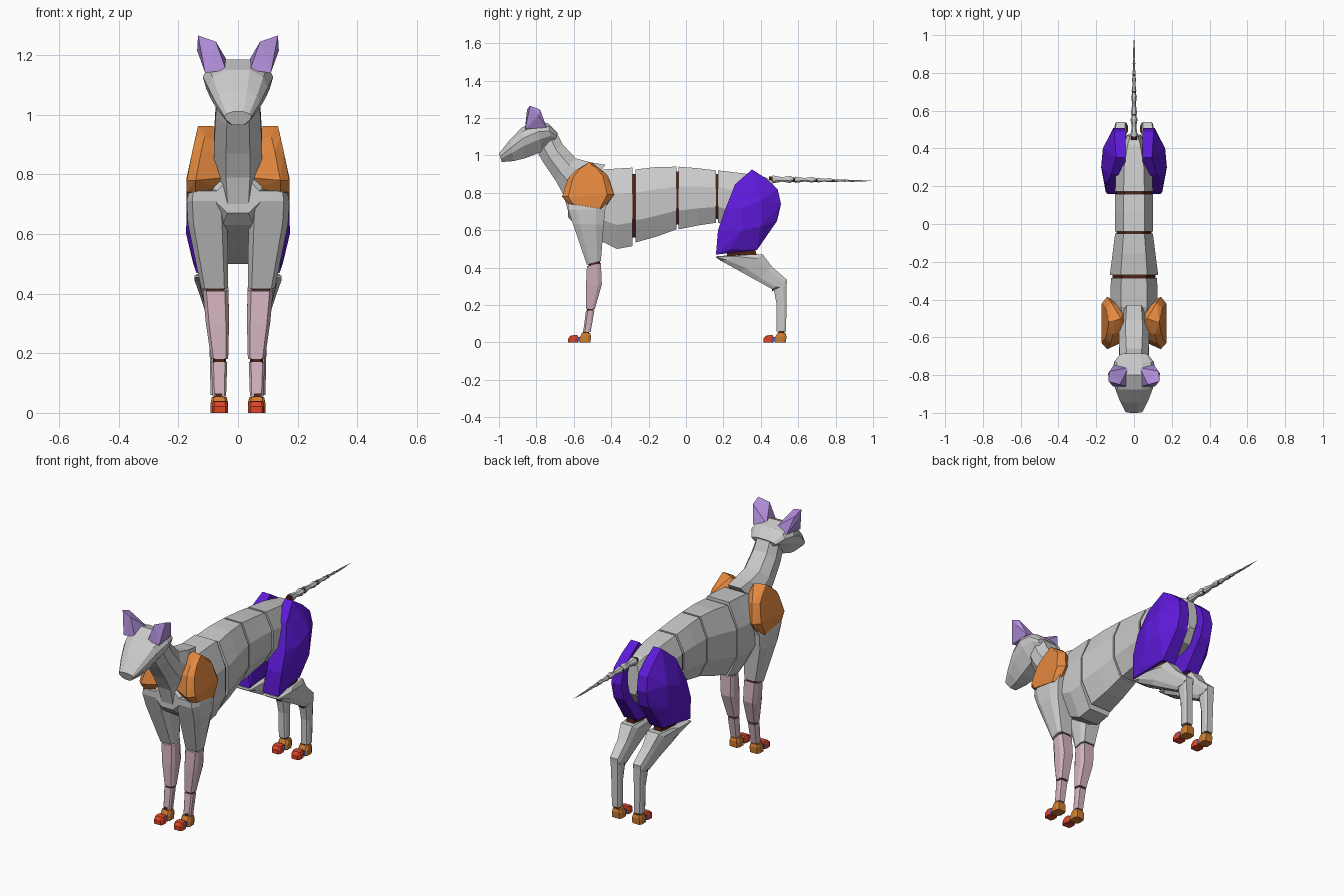
import bpy, bmesh
from mathutils import Vector

COLOURS = {"orange": (.78, .25, .05), "violet": (.11, .01, .68), "lilac": (.45, .28, .72),
           "pink": (.66, .46, .52), "red": (.72, .06, .02), "dark": (.08, .015, .008),
           "blue": (.03, .12, .6), "foot": (.62, .2, .03)}
MATS = {}
for key, rgb in COLOURS.items():
    MATS[key] = bpy.data.materials.new(key)
    MATS[key].diffuse_color = (*rgb, 1)

BARREL = [(.5, 0), (1, .3), (1, .68), (.55, 1)]
SKULL = [(.42, 0), (.9, .4), (1, .65), (.85, .86), (.4, 1)]
LIMB = [(.72, 0), (1, .22), (1, .75), (.75, 1)]


def finish(name, bm, colour=None, mirror=False):
    bmesh.ops.recalc_face_normals(bm, faces=bm.faces)
    mesh = bpy.data.meshes.new(name)
    bm.to_mesh(mesh)
    bm.free()
    ob = bpy.data.objects.new(name, mesh)
    bpy.context.collection.objects.link(ob)
    if colour:
        mesh.materials.append(MATS[colour])
    if mirror:
        ob.modifiers.new("Mirror", "MIRROR").use_mirror_merge = False
    return ob


def loft(name, rings, colour=None, profile=BARREL):
    """Each ring runs from (y0, z0) to (y1, z1); widths are half width, or inner and outer x."""
    bm = bmesh.new()
    loops = []
    paired = len(rings[0]) == 6
    for y0, z0, y1, z1, *w in rings:
        a, b = w if paired else (-w[0], w[0])
        c, h = (a + b) / 2, (b - a) / 2
        side = [(s * f, t) for s, pts in ((1, profile), (-1, profile[::-1])) for f, t in pts]
        loops.append([bm.verts.new((c + h * f, y0 + (y1 - y0) * t, z0 + (z1 - z0) * t)) for f, t in side])
    n = len(loops[0])
    for p, q in zip(loops, loops[1:]):
        for i in range(n):
            bm.faces.new((p[i], p[(i + 1) % n], q[(i + 1) % n], q[i]))
    bm.faces.new(loops[0])
    bm.faces.new(loops[-1])
    return finish(name, bm, colour, paired)


def limb(name, rings, colour=None):
    return loft(name, rings, colour, LIMB)


def hull(name, points, colour):
    bm = bmesh.new()
    for p in points:
        bm.verts.new(Vector(p))
    res = bmesh.ops.convex_hull(bm, input=bm.verts)
    junk = {g for g in res["geom_interior"] + res["geom_unused"] if isinstance(g, bmesh.types.BMVert)}
    bmesh.ops.delete(bm, geom=list(junk), context="VERTS")
    bmesh.ops.dissolve_limit(bm, angle_limit=.06, verts=bm.verts, edges=bm.edges)
    return finish(name, bm, colour, True)


# Head and neck
loft("head", [(-.985, .965, -1, 1.01, .045), (-.92, .97, -.945, 1.08, .075),
              (-.86, .985, -.877, 1.15, .10), (-.77, 1.02, -.80, 1.185, .118),
              (-.72, 1.06, -.735, 1.17, .105), (-.70, 1.08, -.685, 1.12, .075)], profile=SKULL)
loft("neck", [(-.79, 1.01, -.69, 1.12, .07), (-.765, .965, -.66, 1.06, .075),
              (-.70, .87, -.59, .985, .08), (-.655, .79, -.51, .963, .08),
              (-.63, .70, -.43, .95, .07)])
hull("ear", [(.04, -.86, 1.15), (.03, -.76, 1.17), (.105, -.745, 1.15), (.11, -.86, 1.14),
             (.134, -.834, 1.266), (.137, -.79, 1.215), (.074, -.85, 1.245), (.13, -.78, 1.245)], "lilac")

# Torso segments with thin joints between them
loft("chest", [(-.63, .67, -.63, .78, .07), (-.59, .63, -.58, .86, .105), (-.44, .535, -.44, .925, .125),
               (-.37, .50, -.37, .93, .125), (-.285, .515, -.285, .935, .122)])
loft("ribs", [(-.27, .535, -.27, .925, .128), (-.16, .565, -.16, .938, .114), (-.05, .605, -.05, .94, .1)])
loft("waist", [(-.04, .605, -.04, .94, .1), (.06, .625, .06, .932, .1), (.16, .64, .16, .92, .1)])
loft("pelvis", [(.172, .64, .172, .92, .1), (.30, .60, .30, .905, .095), (.42, .62, .42, .885, .06),
                (.475, .69, .465, .86, .035)])
for y, low, high, w in ((-.278, .56, .9, .115), (-.045, .63, .915, .092), (.166, .66, .9, .092)):
    loft("spine_joint", [(y - .03, low, y - .03, high, w), (y + .03, low, y + .03, high, w)], "dark")

# Tail: shrinking pinched links with dark joints
stops = [.455, .575, .695, .785, .87]
for i, (a, b) in enumerate(zip(stops, stops[1:] + [1.0])):
    r, e = .021 - .004 * i, .019 - .004 * i
    z = .872 - .002 * i
    if i == 4:
        e = .001
    links = [(a + .008, r), (a + (b - a) * .5, (.6 * (r + e) / 2) if i < 4 else .004), (b - .02, e), (b, e * .6)]
    loft("tail_link", [(y, z - s, y, z + s, s) for y, s in links])
    loft("tail_joint", [(y, z - r * .75, y, z + r * .75, r * .75) for y in (a - .01, a + .015)], "dark")

# Shoulder blades
blade = [(-.63, .88), (-.663, .78), (-.63, .74), (-.438, .715), (-.385, .79), (-.417, .893),
         (-.513, .963), (-.583, .925)]
pts = []
for y, z in blade:
    out = .172 - max(0, z - .8) * .24
    pts += [(out - .03, y, z), (out, -.53 + (y + .53) * .75, z),
            (.055, -.53 + (y + .53) * .7, .83 + (z - .83) * .85)]
pts += [(.07, -.5, .96), (.134, -.52, .963)]
hull("shoulder_blade", pts, "orange")

# Thighs
outline = [(.16, .47, .04, .14), (.38, .495, .04, .12), (.487, .65, .045, .11), (.508, .74, .05, .11),
           (.49, .82, .045, .105), (.428, .877, .045, .1), (.353, .925, .045, .095),
           (.262, .845, .05, .12), (.209, .71, .07, .15), (.171, .6, .06, .15)]
pts = [(x, y, z) for y, z, a, b in outline for x in (a, b)]
pts += [(.172, .3, .72), (.174, .3, .6), (.165, .4, .76), (.163, .4, .62), (.15, .24, .5)]
hull("thigh", pts, "violet")

# Front legs
limb("upper_arm", [(-.63, .745, -.42, .75, .05, .165), (-.63, .71, -.432, .71, .04, .172),
                   (-.605, .635, -.44, .63, .035, .168), (-.53, .415, -.455, .435, .033, .124)])
limb("forearm", [(-.53, .408, -.455, .425, .032, .118), (-.535, .30, -.45, .31, .03, .108),
                 (-.535, .18, -.487, .18, .033, .09)], "pink")
limb("front_pastern", [(-.535, .17, -.49, .17, .036, .09), (-.55, .055, -.51, .055, .04, .085)], "pink")
limb("elbow_joint", [(-.52, .40, -.46, .415, .045, .11), (-.52, .43, -.46, .445, .045, .11)], "dark")
limb("wrist_joint", [(-.53, .16, -.495, .16, .04, .084), (-.53, .19, -.495, .19, .04, .084)], "dark")

# Hind legs
limb("shin", [(.16, .455, .165, .462, .035, .146), (.19, .435, .30, .468, .033, .145),
              (.29, .38, .41, .472, .035, .13), (.38, .33, .46, .405, .04, .112),
              (.46, .285, .54, .335, .04, .102), (.515, .292, .538, .315, .042, .1)])
limb("hind_cannon", [(.47, .28, .538, .315, .043, .1), (.485, .2, .537, .2, .045, .095),
                     (.485, .06, .535, .06, .045, .092)])
limb("knee_joint", [(.22, .455, .38, .455, .055, .115), (.22, .49, .37, .5, .055, .115)], "dark")
limb("hock_joint", [(.46, .275, .53, .3, .05, .092), (.46, .3, .53, .32, .05, .092)], "dark")

# Feet
for name, y in (("front", -.51), ("hind", .535)):
    limb(name + "_heel", [(y - .06, 0, y, 0, .033, .092), (y - .06, .025, y + .002, .035, .033, .092),
                          (y - .045, .053, y - .003, .05, .038, .088)], "foot")
    limb(name + "_toe", [(y - .12, 0, y - .068, 0, .034, .088), (y - .12, .022, y - .066, .028, .034, .088),
                         (y - .105, .038, y - .072, .04, .038, .084)], "red")
    limb(name + "_toe_joint", [(y - .078, .006, y - .05, .006, .04, .084),
                               (y - .078, .03, y - .05, .03, .04, .084)], "blue")
    limb(name + "_ankle_joint", [(y - .04, .04, y - .008, .04, .05, .08),
                                 (y - .04, .065, y - .008, .065, .05, .08)], "dark")
